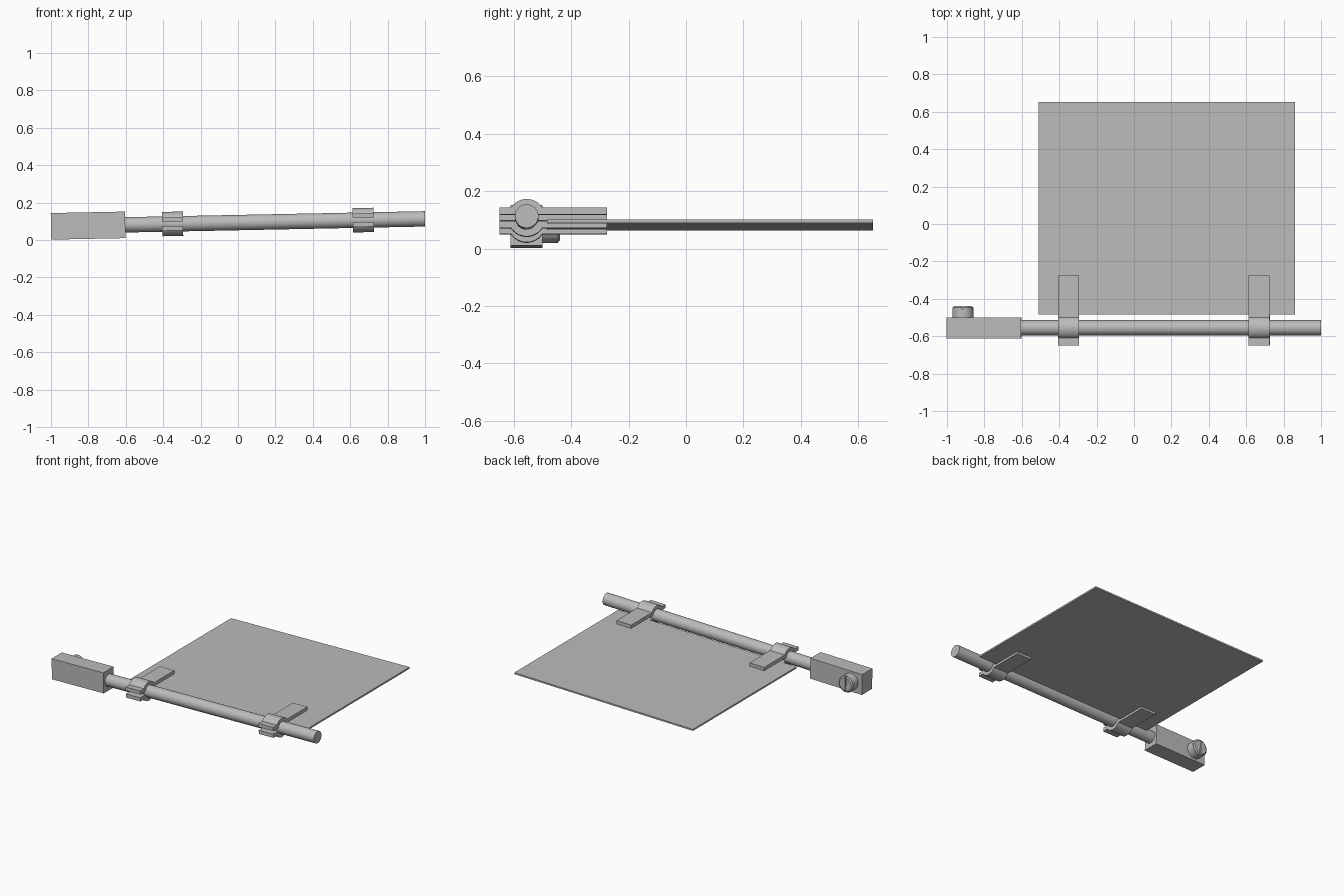
import bpy, bmesh, math
from mathutils import Matrix, Vector

cube = bpy.data.objects.get("Cube")
if cube:
    bpy.data.objects.remove(cube, do_unlink=True)

# Single brushed-metal grey
grey = bpy.data.materials.new("metal_grey")
grey.use_nodes = True
grey.diffuse_color = (0.5, 0.5, 0.5, 1)
grey.node_tree.nodes["Principled BSDF"].inputs["Base Color"].default_value = (0.5, 0.5, 0.5, 1)

ROD_Y = -0.555
# Parts are laid out around the rod axis (local z = 0), then tilted as one
TILT = Matrix.Translation((0, 0, 0.093)) @ Matrix.Rotation(-0.02, 4, 'Y')


def make(name, bm):
    bmesh.ops.recalc_face_normals(bm, faces=bm.faces)
    mesh = bpy.data.meshes.new(name)
    bm.to_mesh(mesh)
    bm.free()
    mesh.materials.append(grey)
    obj = bpy.data.objects.new(name, mesh)
    bpy.context.collection.objects.link(obj)
    return obj


def box(name, x, y, z):
    bm = bmesh.new()
    bmesh.ops.create_cube(bm, size=1)
    for v in bm.verts:
        v.co = Vector([(a + b) / 2 + c * (b - a) for (a, b), c in zip((x, y, z), v.co)])
    return make(name, bm)


def cylinder(name, start, end, radius, sides=32, end_radius=None):
    a, b = Vector(start), Vector(end)
    bm = bmesh.new()
    bmesh.ops.create_cone(bm, cap_ends=True, segments=sides, radius1=radius,
                          radius2=end_radius or radius, depth=(b - a).length)
    turn = (b - a).to_track_quat('Z', 'Y').to_matrix().to_4x4()
    bm.transform(Matrix.Translation((a + b) / 2) @ turn)
    return make(name, bm)


def select(obj):
    bpy.ops.object.select_all(action='DESELECT')
    obj.select_set(True)
    bpy.context.view_layer.objects.active = obj


def combine(obj, tool, operation='DIFFERENCE'):
    mod = obj.modifiers.new("cut", 'BOOLEAN')
    mod.operation, mod.solver, mod.object = operation, 'EXACT', tool
    select(obj)
    bpy.ops.object.modifier_apply(modifier=mod.name)
    bpy.data.objects.remove(tool, do_unlink=True)


def finish(obj):
    obj.data.transform(TILT)
    select(obj)
    bpy.ops.object.shade_smooth_by_angle(angle=math.radians(30))


def arc(radius, height, steps=20):
    """Points over the rod from front to rear, starting and ending at a height."""
    a = math.asin(height / radius)
    return [(-radius * math.cos(a + (math.pi - 2 * a) * i / steps),
             radius * math.sin(a + (math.pi - 2 * a) * i / steps)) for i in range(steps + 1)]


def strap(name, x, side):
    """Half clamp: front lip, saddle over the rod, long rear tab."""
    front, rear, low, high, half = -0.095, 0.28, 0.011, 0.036, 0.056
    profile = [(front, low), (front, high)] + arc(0.065, high)
    profile += [(rear, high), (rear, low)] + arc(0.0405, low)[::-1]
    bm = bmesh.new()
    face = bm.faces.new([bm.verts.new((x - half, ROD_Y + y, side * z)) for y, z in profile])
    out = bmesh.ops.extrude_face_region(bm, geom=[face])["geom"]
    bmesh.ops.translate(bm, vec=(2 * half, 0, 0),
                        verts=[v for v in out if isinstance(v, bmesh.types.BMVert)])
    obj = make(name, bm)
    # Screw holes in lip and tab
    for dx in (-0.028, 0.028):
        for y in (-0.63, -0.44, -0.325):
            combine(obj, cylinder("cutter", (x + dx, y, -0.1), (x + dx, y, 0.1), 0.0105, 20))
    finish(obj)


# Rod and flat panel
finish(cylinder("rod", (-0.62, ROD_Y, 0), (1, ROD_Y, 0), 0.041, 48))
finish(box("panel", (-0.51, 0.86), (-0.485, 0.652), (-0.0205, -0.0095)))

# Two clamps, each with an upper and a lower half
for label, x in (("right", -0.35), ("left", 0.67)):
    strap(label + "_upper_strap", x, 1)
    strap(label + "_lower_strap", x, -1)

# End block with a round front recess and a set-screw hole
block = box("end_block", (-1, -0.603), (-0.612, -0.5), (-0.071, 0.071))
combine(block, cylinder("cutter", (-0.915, -0.7, 0), (-0.915, -0.59, 0), 0.058, 40))
combine(block, cylinder("cutter", (-0.66, ROD_Y, 0.05), (-0.66, ROD_Y, 0.1), 0.0115, 20))
finish(block)

# Slotted knob at the back of the block
knob = cylinder("knob", (-0.915, -0.51, 0), (-0.915, -0.446, 0), 0.056, 40)
combine(knob, cylinder("rim", (-0.915, -0.448, 0), (-0.915, -0.439, 0), 0.056, 40, 0.046), 'UNION')
combine(knob, box("cutter", (-0.918, -0.912), (-0.455, -0.4), (-0.1, 0.1)))
finish(knob)
